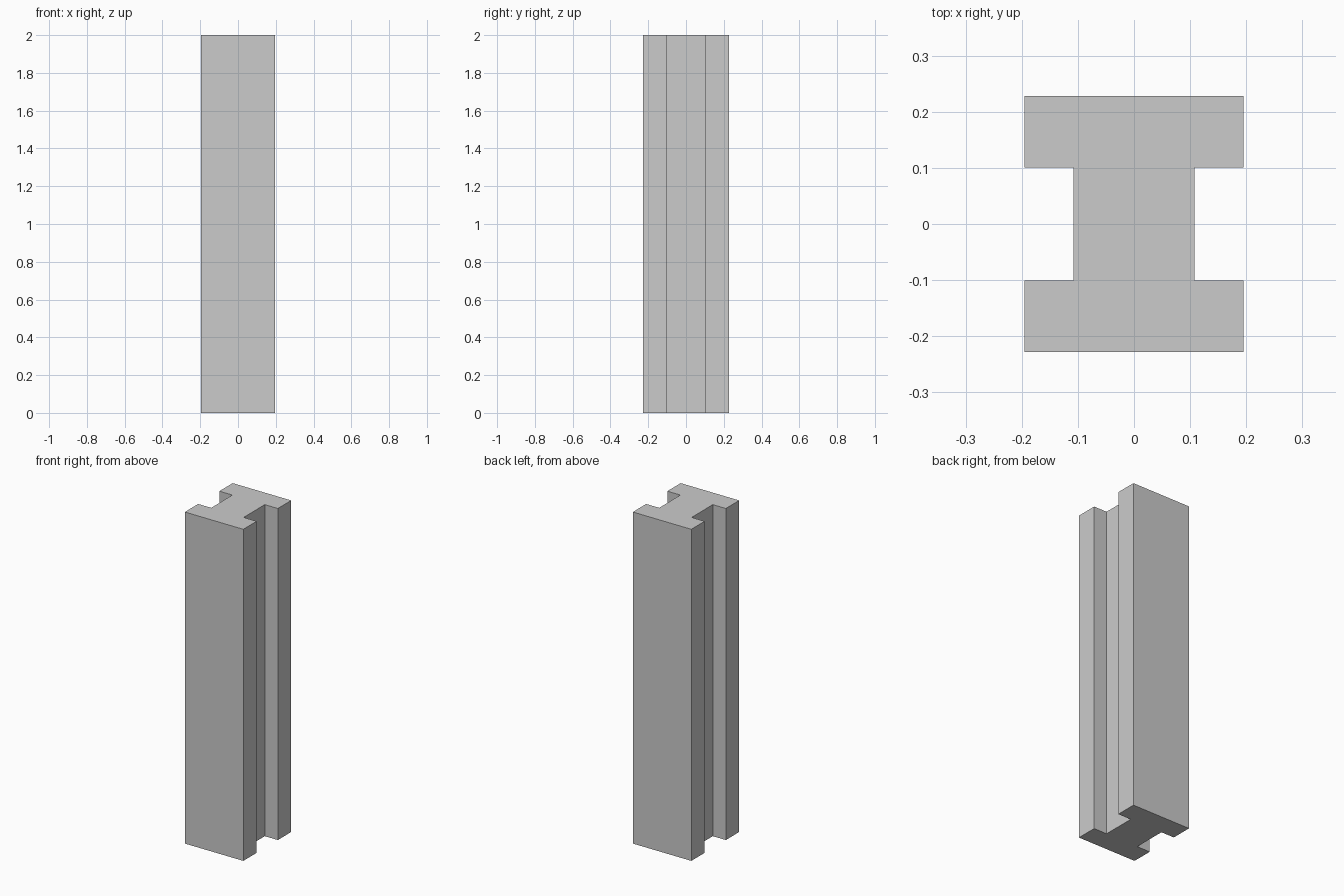
import bpy
import bmesh

if "Cube" in bpy.data.objects:
    bpy.data.objects.remove(bpy.data.objects["Cube"])

HEIGHT = 2.0
FLANGE_X, WEB_X = 0.195, 0.108    # half widths
OUTER_Y, INNER_Y = 0.228, 0.101   # flange outer and inner faces

# Right half of the H-shaped section, front to back; the left half is mirrored
right = [(FLANGE_X, -OUTER_Y), (FLANGE_X, -INNER_Y), (WEB_X, -INNER_Y),
         (WEB_X, INNER_Y), (FLANGE_X, INNER_Y), (FLANGE_X, OUTER_Y)]
profile = right + [(-x, y) for x, y in reversed(right)]

# Extrude the section into a solid beam
bm = bmesh.new()
base = bm.faces.new([bm.verts.new((x, y, 0)) for x, y in profile])
extruded = bmesh.ops.extrude_face_region(bm, geom=[base], use_keep_orig=True)
top = [g for g in extruded["geom"] if isinstance(g, bmesh.types.BMVert)]
bmesh.ops.translate(bm, verts=top, vec=(0, 0, HEIGHT))
bmesh.ops.recalc_face_normals(bm, faces=bm.faces)

mesh = bpy.data.meshes.new("beam")
bm.to_mesh(mesh)
bm.free()
bpy.context.collection.objects.link(bpy.data.objects.new("beam", mesh))
